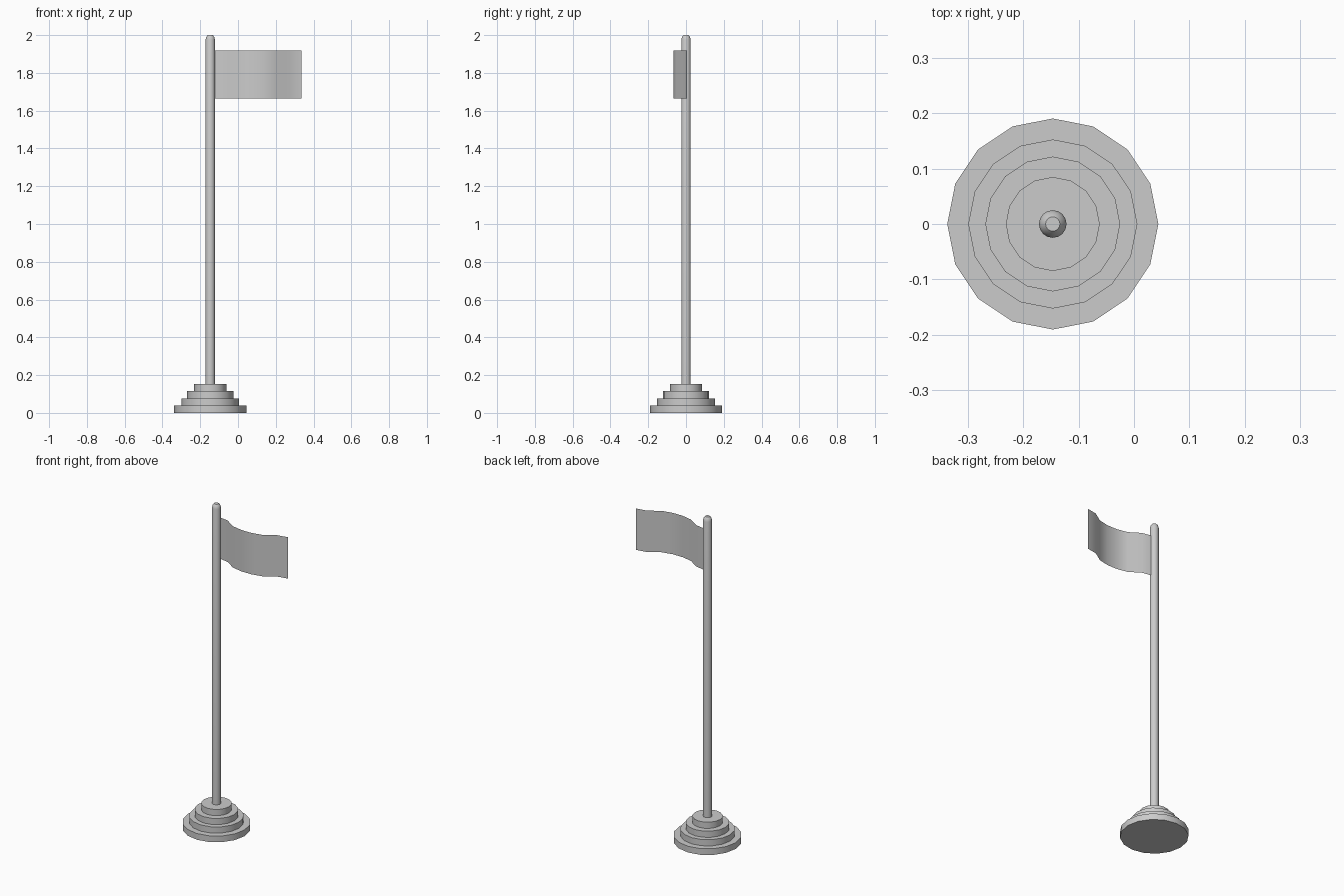
import bpy, bmesh
from math import sin, cos, tau, radians

if "Cube" in bpy.data.objects:
    bpy.data.objects.remove(bpy.data.objects["Cube"])

CX = -0.147  # pole axis


def lathe(name, profile, sides=16):
    """Revolve an (r, z) profile about the pole axis and cap both ends."""
    bm = bmesh.new()
    rings = [[bm.verts.new((CX + r * cos(tau * i / sides), r * sin(tau * i / sides), z))
              for i in range(sides)] for r, z in profile]
    for a, b in zip(rings, rings[1:]):
        for i in range(sides):
            j = (i + 1) % sides
            bm.faces.new((a[i], a[j], b[j], b[i]))
    bm.faces.new(rings[0][::-1])
    bm.faces.new(rings[-1])
    return finish(name, bm)


def finish(name, bm):
    mesh = bpy.data.meshes.new(name)
    bm.to_mesh(mesh)
    bm.free()
    ob = bpy.data.objects.new(name, mesh)
    bpy.context.collection.objects.link(ob)
    bpy.ops.object.select_all(action='DESELECT')
    ob.select_set(True)
    bpy.context.view_layer.objects.active = ob
    bpy.ops.object.shade_smooth_by_angle(angle=radians(35))
    return ob


# Stepped base
step = 0.0383
steps = []
for k, r in enumerate((0.191, 0.153, 0.122, 0.085)):
    steps += [(r, k * step), (r, (k + 1) * step)]
lathe("stepped_base", steps)

# Pole with rounded tip
lathe("pole", [(0.025, 0.15), (0.025, 1.975), (0.021, 1.991), (0.013, 2.0)])

# Waving flag: a single sheet, rooted just inside the pole
wave = (0.004, -0.008, -0.052, -0.066, -0.066, -0.052, -0.008, 0.004)
bm = bmesh.new()
columns = [[bm.verts.new((-0.132 + 0.067 * i, y, z)) for z in (1.664, 1.919)]
           for i, y in enumerate(wave)]
for a, b in zip(columns, columns[1:]):
    bm.faces.new((a[0], b[0], b[1], a[1]))
finish("flag", bm)
